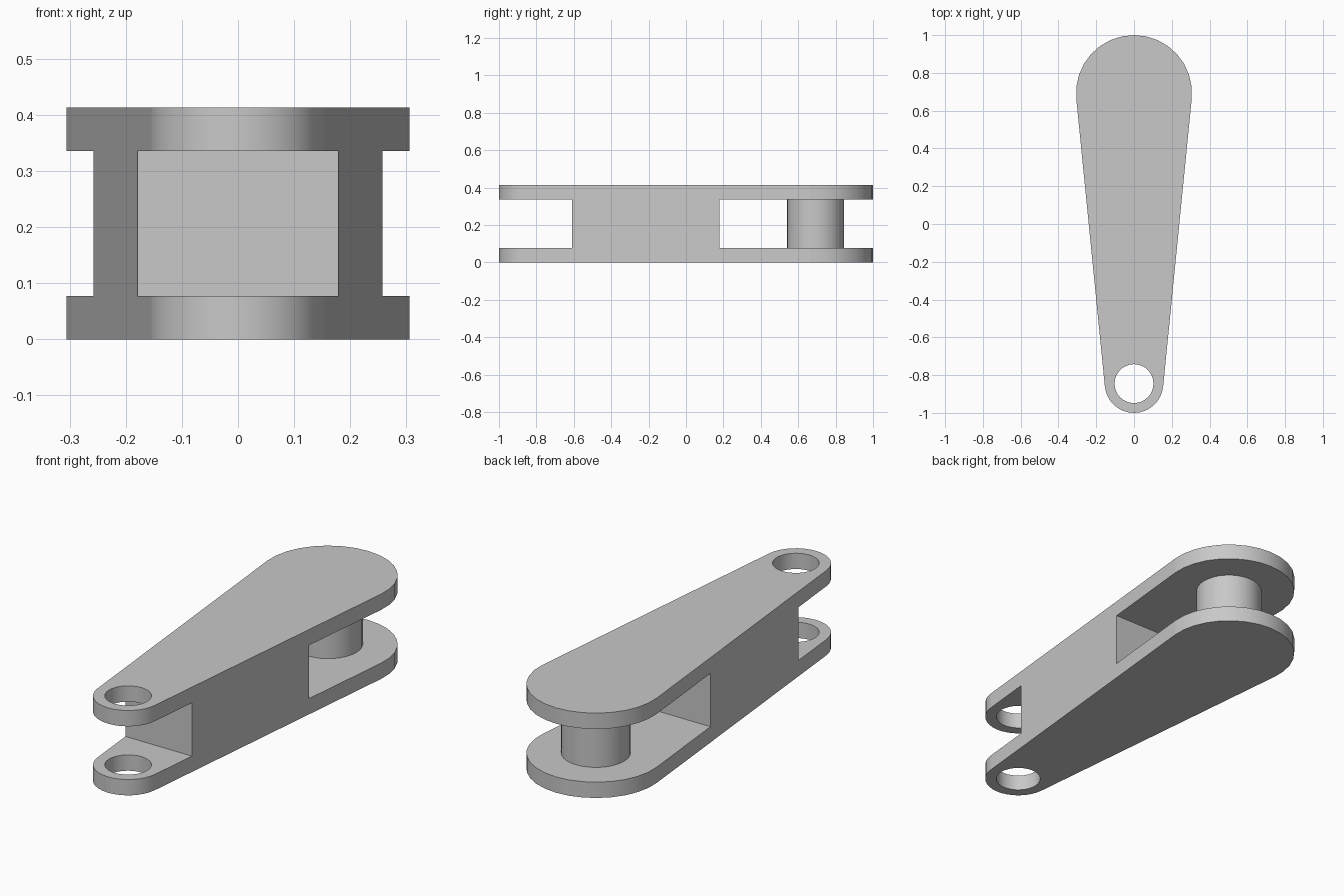
import bpy
import bmesh
from math import asin, cos, sin, pi

if "Cube" in bpy.data.objects:
    bpy.data.objects.remove(bpy.data.objects["Cube"], do_unlink=True)

HEIGHT = 0.413
PLATE = 0.077
BIG_Y, BIG_R = 0.693, 0.307
SMALL_Y, SMALL_R = -0.845, 0.155

grey = bpy.data.materials.new("plain grey")
grey.use_nodes = True
grey.diffuse_color = (0.58, 0.58, 0.58, 1)
grey.node_tree.nodes["Principled BSDF"].inputs["Base Color"].default_value = grey.diffuse_color


def finish(bm, name):
    bmesh.ops.recalc_face_normals(bm, faces=bm.faces)
    mesh = bpy.data.meshes.new(name)
    bm.to_mesh(mesh)
    bm.free()
    mesh.materials.append(grey)
    obj = bpy.data.objects.new(name, mesh)
    bpy.context.collection.objects.link(obj)
    return obj


def prism(name, outline, z0, z1):
    bm = bmesh.new()
    base = bm.faces.new([bm.verts.new((x, y, z0)) for x, y in outline])
    top = bmesh.ops.extrude_face_region(bm, geom=[base])["geom"]
    verts = [v for v in top if isinstance(v, bmesh.types.BMVert)]
    bmesh.ops.translate(bm, verts=verts, vec=(0, 0, z1 - z0))
    return finish(bm, name)


def arc(y, r, start, end, steps):
    angles = [start + (end - start) * i / steps for i in range(steps + 1)]
    return [(r * cos(a), y + r * sin(a)) for a in angles]


def circle(y, r, steps):
    return arc(y, r, 0, 2 * pi, steps)[:-1]


def slot(name, y0, y1):
    outline = [(-0.5, y0), (0.5, y0), (0.5, y1), (-0.5, y1)]
    return prism(name, outline, PLATE, HEIGHT - PLATE)


def select_only(obj):
    bpy.ops.object.select_all(action='DESELECT')
    obj.select_set(True)
    bpy.context.view_layer.objects.active = obj


# Tapered body: two round ends joined by tangent sides
tilt = asin((BIG_R - SMALL_R) / (BIG_Y - SMALL_Y))
outline = arc(BIG_Y, BIG_R, -tilt, pi + tilt, 16)
outline += arc(SMALL_Y, SMALL_R, pi + tilt, 2 * pi - tilt, 16)
body = prism("tapered_link_body", outline, 0, HEIGHT)

# Fork slots at both ends and the hole through the small end
cutters = [
    slot("front_slot_cutter", -1.2, -0.61),
    slot("back_slot_cutter", 0.18, 1.2),
    prism("hole_cutter", circle(SMALL_Y, 0.103, 32), -0.1, HEIGHT + 0.1),
]
for cutter in cutters:
    cutter.hide_render = True
    select_only(body)
    mod = body.modifiers.new(cutter.name, 'BOOLEAN')
    mod.operation = 'DIFFERENCE'
    mod.solver = 'EXACT'
    mod.object = cutter
    bpy.ops.object.modifier_apply(modifier=mod.name)
    bpy.data.objects.remove(cutter, do_unlink=True)

# Pin between the big round ends
pin = prism("pin", circle(BIG_Y, 0.153, 32), PLATE / 2, HEIGHT - PLATE / 2)

# Smooth curves, flat large faces
for obj in (body, pin):
    select_only(obj)
    bpy.ops.object.shade_smooth_by_angle(angle=pi / 6)
for face in body.data.polygons:
    if face.area > 0.1:
        face.use_smooth = False
